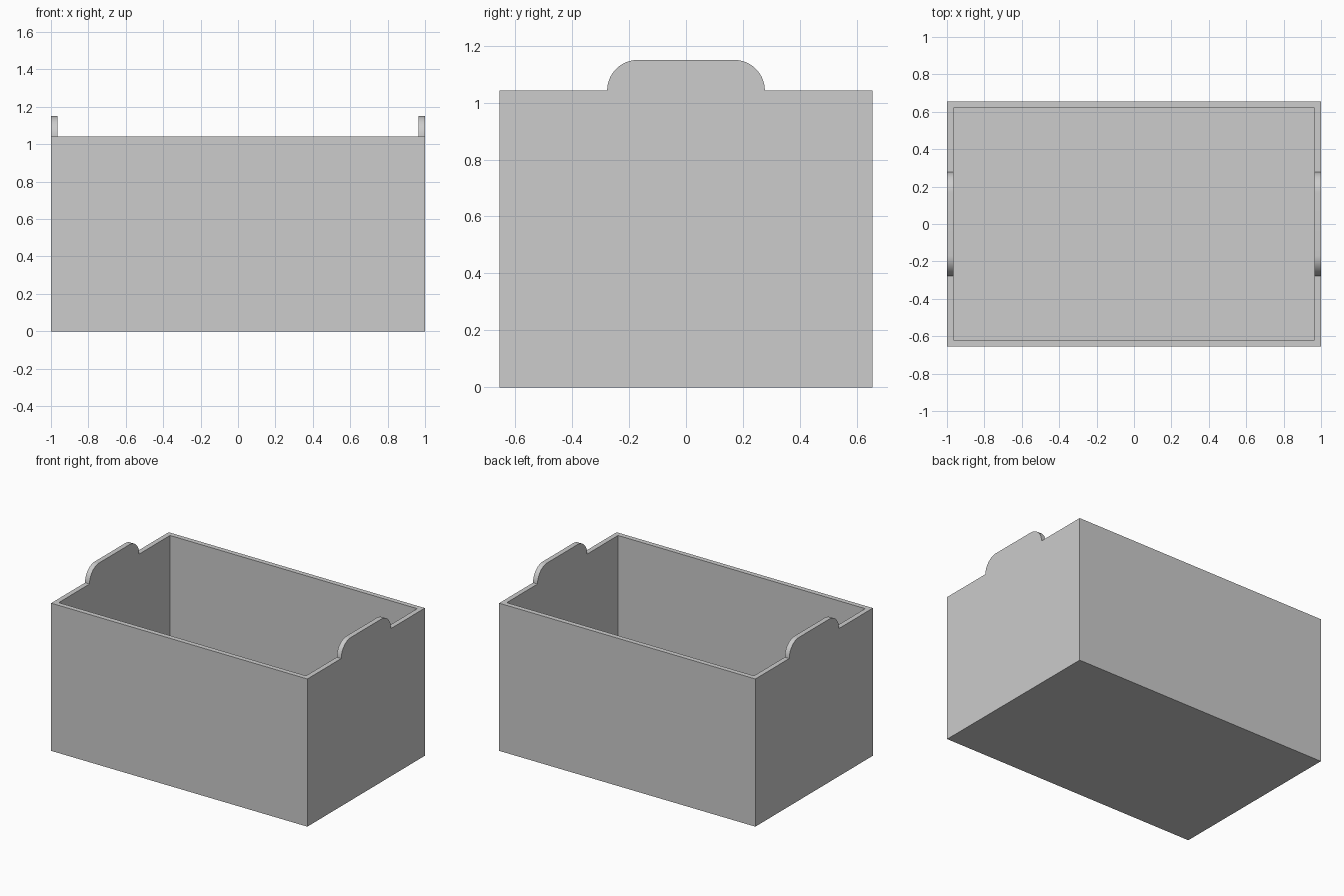
import bpy
import bmesh
import math

cube = bpy.data.objects.get("Cube")
if cube:
    bpy.data.objects.remove(cube, do_unlink=True)

HALF_X, HALF_Y, WALL = 1.0, 0.655, 0.035
RIM, TOP = 1.042, 1.15
TAB = 0.277
RADIUS = TOP - RIM

grey = bpy.data.materials.new("light_grey")
grey.use_nodes = True
grey.diffuse_color = (0.604, 0.604, 0.604, 1)
grey.node_tree.nodes["Principled BSDF"].inputs["Base Color"].default_value = grey.diffuse_color


def add_object(name, bm):
    bmesh.ops.recalc_face_normals(bm, faces=bm.faces[:])
    mesh = bpy.data.meshes.new(name)
    bm.to_mesh(mesh)
    bm.free()
    mesh.materials.append(grey)
    obj = bpy.data.objects.new(name, mesh)
    bpy.context.collection.objects.link(obj)
    return obj


def end_profile():
    """End wall outline in (y, z), with a round-shouldered raised handle."""
    arc = [(TAB - RADIUS + RADIUS * math.cos(i * math.pi / 32),
            RIM + RADIUS * math.sin(i * math.pi / 32)) for i in range(17)]
    half = [(HALF_Y, 0), (HALF_Y, RIM)] + arc
    return half + [(-y, z) for y, z in reversed(half)]


def end_wall(name, side):
    bm = bmesh.new()
    face = bm.faces.new([bm.verts.new((side * HALF_X, y, z)) for y, z in end_profile()])
    wall = bmesh.ops.extrude_face_region(bm, geom=[face], use_keep_orig=True)
    verts = [v for v in wall["geom"] if isinstance(v, bmesh.types.BMVert)]
    bmesh.ops.translate(bm, verts=verts, vec=(-side * WALL, 0, 0))
    obj = add_object(name, bm)
    # Smooth shoulders, crisp edges
    bpy.ops.object.select_all(action="DESELECT")
    obj.select_set(True)
    bpy.context.view_layer.objects.active = obj
    bpy.ops.object.shade_smooth_by_angle(angle=math.radians(30))


def slab(name, size, centre):
    bm = bmesh.new()
    bmesh.ops.create_cube(bm, size=1)
    bmesh.ops.scale(bm, verts=bm.verts[:], vec=size)
    bmesh.ops.translate(bm, verts=bm.verts[:], vec=centre)
    add_object(name, bm)


# End walls with handles
end_wall("left_end_wall", 1)
end_wall("right_end_wall", -1)

# Long walls and floor fitted between the ends
inner_length = 2 * (HALF_X - WALL)
for name, side in (("front_wall", -1), ("back_wall", 1)):
    slab(name, (inner_length, WALL, RIM), (0, side * (HALF_Y - WALL / 2), RIM / 2))
slab("floor", (inner_length, 2 * (HALF_Y - WALL), WALL), (0, 0, WALL / 2))
